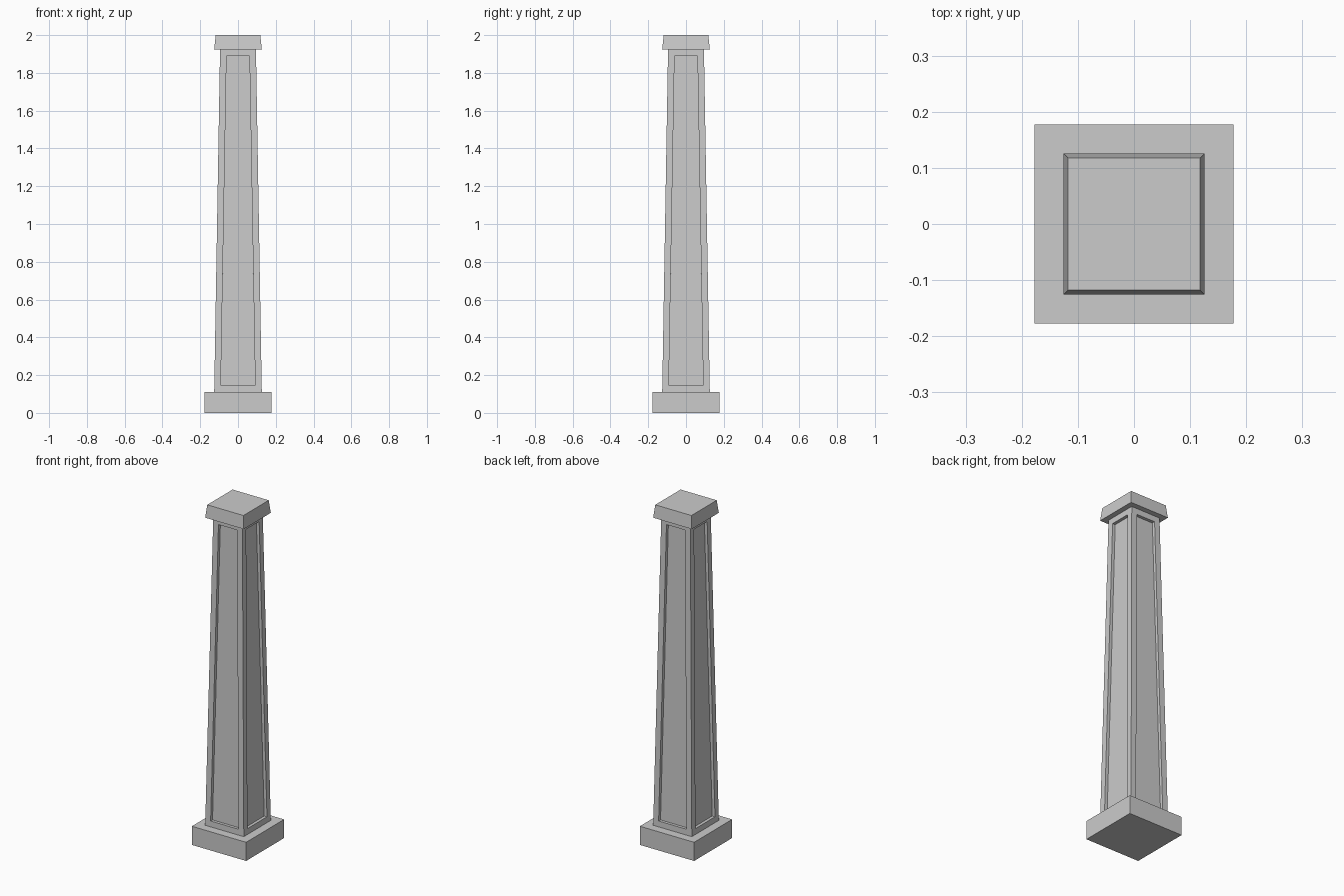
import bpy, bmesh

if "Cube" in bpy.data.objects:
    bpy.data.objects.remove(bpy.data.objects["Cube"])


def tapered_block(name, half_bottom, half_top, z0, z1, panel_margin=0, panel_depth=0):
    """Square frustum, optionally with a sunken panel on each side."""
    bm = bmesh.new()
    bmesh.ops.create_cube(bm, size=2)
    for v in bm.verts:
        top = v.co.z > 0
        half = half_top if top else half_bottom
        v.co = (v.co.x * half, v.co.y * half, z1 if top else z0)
    bm.normal_update()
    if panel_depth:
        sides = [f for f in bm.faces if abs(f.normal.z) < 0.5]
        # Flat border first, then straight walls down to the sunken panel
        bmesh.ops.inset_individual(bm, faces=sides, thickness=panel_margin)
        for f in sides:
            n = f.normal.copy()
            new = bmesh.ops.extrude_discrete_faces(bm, faces=[f])["faces"][0]
            bmesh.ops.translate(bm, verts=new.verts, vec=n * -panel_depth)
        bmesh.ops.recalc_face_normals(bm, faces=bm.faces)
    mesh = bpy.data.meshes.new(name)
    bm.to_mesh(mesh)
    bm.free()
    obj = bpy.data.objects.new(name, mesh)
    bpy.context.collection.objects.link(obj)
    return obj


# Square plinth
tapered_block("base", 0.177, 0.177, 0, 0.11)
# Tapering shaft with a sunken panel on all four sides
tapered_block("shaft", 0.126, 0.095, 0.11, 1.925, 0.049, 0.018)
# Slightly tapered cap
tapered_block("cap", 0.126, 0.118, 1.925, 2.0)
